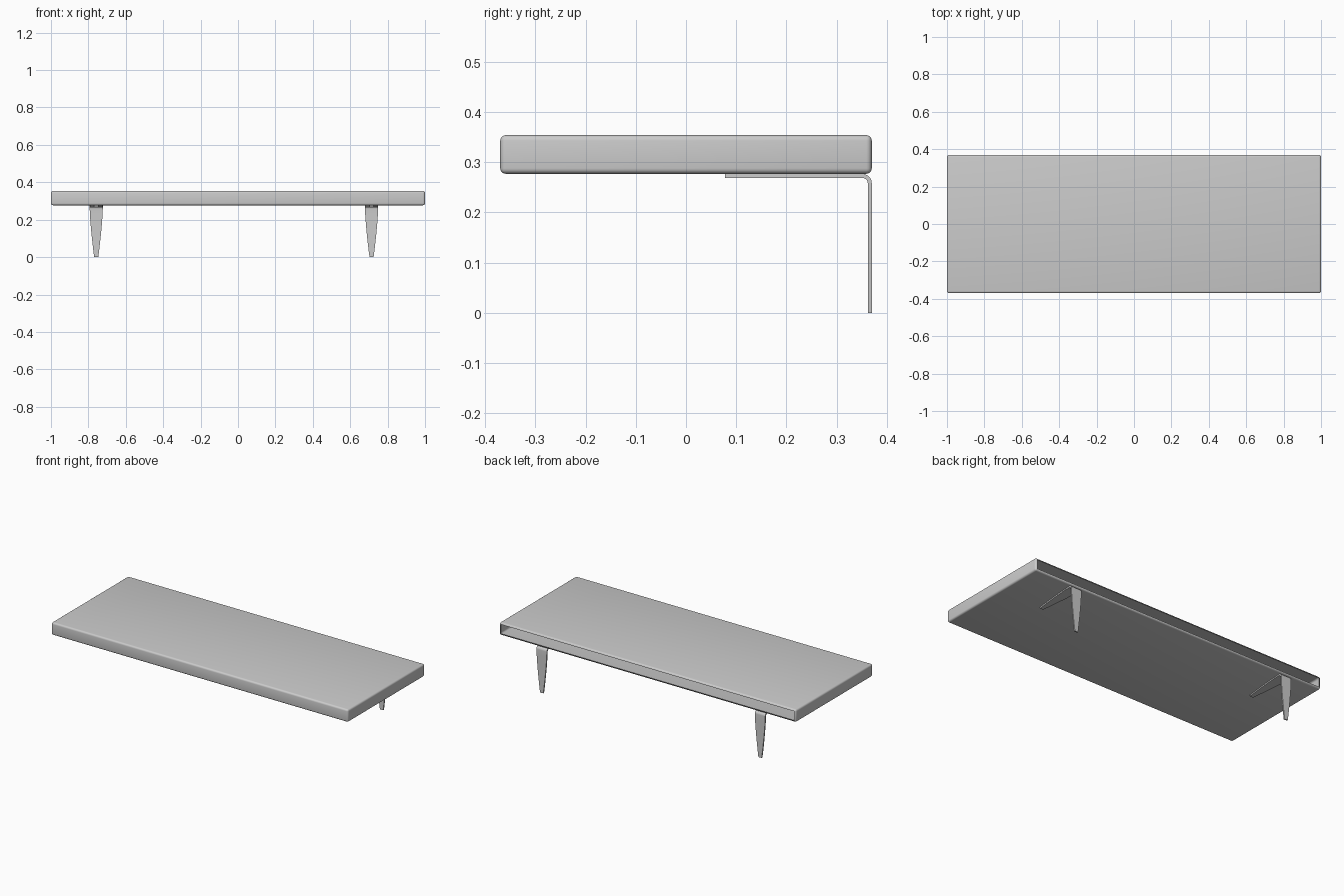
import bpy, bmesh, math

if "Cube" in bpy.data.objects:
    bpy.data.objects.remove(bpy.data.objects["Cube"])

Z0, Z1 = 0.277, 0.354      # underside and top of the slab
HALF_Y = 0.37


def finish(name, bm):
    bmesh.ops.recalc_face_normals(bm, faces=bm.faces)
    mesh = bpy.data.meshes.new(name)
    bm.to_mesh(mesh)
    bm.free()
    obj = bpy.data.objects.new(name, mesh)
    bpy.context.collection.objects.link(obj)
    bpy.ops.object.select_all(action='DESELECT')
    obj.select_set(True)
    bpy.context.view_layer.objects.active = obj
    bpy.ops.object.shade_smooth_by_angle(angle=math.radians(35))
    return obj


# Slab: thin rounded shell, open along the back
bm = bmesh.new()
bmesh.ops.create_cube(bm, size=1)
for v in bm.verts:
    v.co = (v.co.x * 2, v.co.y * 2 * HALF_Y, (Z0 + Z1) / 2 + v.co.z * (Z1 - Z0))
bmesh.ops.bevel(bm, geom=bm.edges[:], offset=0.011, segments=4,
                profile=0.5, affect='EDGES')
bm.normal_update()
back = max(bm.faces, key=lambda f: f.calc_center_median().y + f.calc_area())
back = max((f for f in bm.faces if f.normal.y > 0.99), key=lambda f: f.calc_area())
bmesh.ops.delete(bm, geom=[back], context='FACES')
finish("table_top", bm)


# Legs: tapered flat strips folded at a right angle under the slab
def leg(name, x, thick=0.008, radius=0.018, y_in=0.078, steps=8):
    cy, cz = HALF_Y - radius, Z0 - 0.0005 - radius
    rows = []                                   # (y, z, normal y, normal z, half width)

    def half_width(t):
        return 0.011 + 0.024 * (1 - t ** 1.4)

    for i in range(steps):
        t = 1 - i / steps
        rows.append((cy + (y_in - cy) * t, cz + radius, 0, 1, half_width(t)))
    for i in range(steps + 1):
        a = math.pi / 2 * (1 - i / steps)
        c, s = math.cos(a), math.sin(a)
        rows.append((cy + radius * c, cz + radius * s, c, s, half_width(0)))
    for i in range(1, steps + 1):
        t = i / steps
        rows.append((cy + radius, cz * (1 - t), 1, 0, half_width(t)))

    bm = bmesh.new()
    rings = []
    for y, z, ny, nz, w in rows:
        yi, zi = y - ny * thick, z - nz * thick
        rings.append([bm.verts.new(p) for p in
                      ((x - w, y, z), (x + w, y, z), (x + w, yi, zi), (x - w, yi, zi))])
    for a, b in zip(rings, rings[1:]):
        for k in range(4):
            n = (k + 1) % 4
            bm.faces.new((a[k], a[n], b[n], b[k]))
    bm.faces.new(rings[0])
    bm.faces.new(rings[-1])
    finish(name, bm)


leg("left_leg", -0.758)
leg("right_leg", 0.714)
